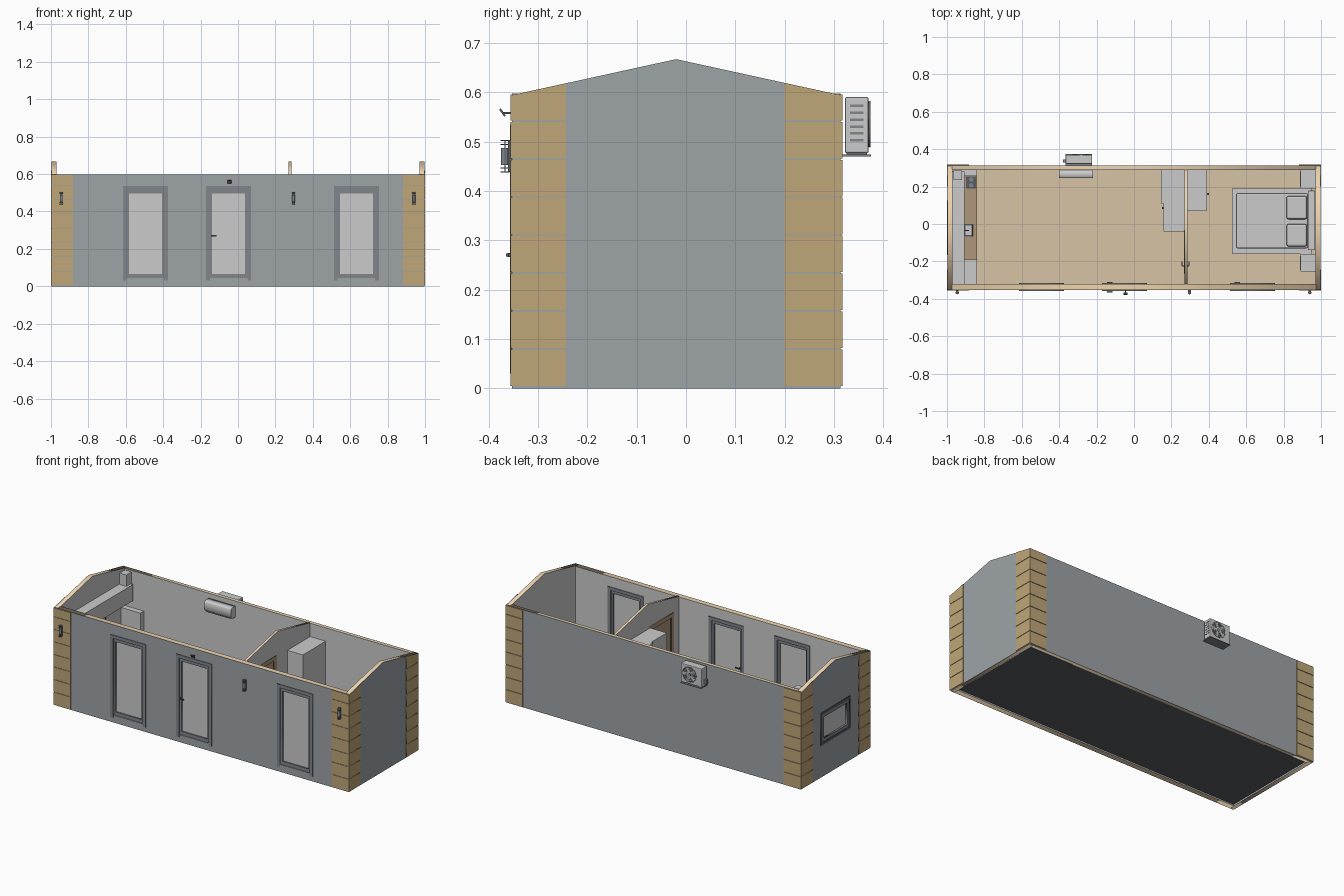
import bpy, bmesh, math
from mathutils import Vector

if "Cube" in bpy.data.objects:
    bpy.data.objects.remove(bpy.data.objects["Cube"])


def material(name, r, g, b):
    m = bpy.data.materials.new(name)
    m.diffuse_color = (r, g, b, 1)
    m.use_nodes = True
    m.node_tree.nodes["Principled BSDF"].inputs["Base Color"].default_value = m.diffuse_color
    return m


CLAD = material("cladding_grey", .34, .37, .39)
WOOD = material("plank_wood", .52, .38, .19)
CORE = material("pale_timber", .86, .66, .42)
FLOOR = material("floor_timber", .68, .55, .38)
WORKTOP = material("worktop_brown", .42, .31, .2)
DARK = material("dark_grey", .1, .11, .12)
FRAME = material("frame_grey", .22, .24, .26)


def finish(name, mesh, mat):
    ob = bpy.data.objects.new(name, mesh)
    bpy.context.collection.objects.link(ob)
    if mat:
        mesh.materials.clear()
        mesh.materials.append(mat)
    return ob


def box(name, x, y, z, mat=None, bevel=0):
    bm = bmesh.new()
    bmesh.ops.create_cube(bm, size=1)
    for v in bm.verts:
        v.co = Vector([(a + b) / 2 + c * (b - a) for (a, b), c in zip((x, y, z), v.co)])
    if bevel:
        bmesh.ops.bevel(bm, geom=bm.edges[:], offset=bevel, segments=2, profile=.5, affect='EDGES')
    me = bpy.data.meshes.new(name)
    bm.to_mesh(me)
    bm.free()
    return finish(name, me, mat)


def cylinder(name, c, r, depth, axis, mat=None, n=20):
    bm = bmesh.new()
    bmesh.ops.create_cone(bm, cap_ends=True, segments=n, radius1=r, radius2=r, depth=depth)
    me = bpy.data.meshes.new(name)
    bm.to_mesh(me)
    bm.free()
    ob = finish(name, me, mat)
    ob.location = c
    ob.rotation_euler = {'x': (0, math.pi / 2, 0), 'y': (math.pi / 2, 0, 0), 'z': (0, 0, 0)}[axis]
    return ob


def rect(a, b, c, d):
    return [(a, c), (b, c), (b, d), (a, d)]


def panel(name, loops, axis, lo, hi, mat=None):
    """Upright sheet: outline plus holes, thickness lo..hi along axis x or y."""
    cu = bpy.data.curves.new(name, 'CURVE')
    cu.dimensions, cu.fill_mode, cu.extrude = '2D', 'BOTH', (hi - lo) / 2
    for pts in loops:
        s = cu.splines.new('POLY')
        s.points.add(len(pts) - 1)
        for p, q in zip(s.points, pts):
            p.co = (q[0], q[1], 0, 1)
        s.use_cyclic_u = True
    tmp = bpy.data.objects.new(name, cu)
    bpy.context.collection.objects.link(tmp)
    dg = bpy.context.evaluated_depsgraph_get()
    me = bpy.data.meshes.new_from_object(tmp.evaluated_get(dg))
    bpy.data.objects.remove(tmp)
    ob = finish(name, me, mat)
    mid = (lo + hi) / 2
    ob.location = (mid, 0, 0) if axis == 'x' else (0, mid, 0)
    ob.rotation_euler = (math.pi / 2, 0, math.pi / 2 if axis == 'x' else 0)
    return ob


def roof_z(y):
    return .667 - .073 * abs(y + .02) / .334


def gable(y0, y1, z0=0):
    return [(y0, z0), (y1, z0), (y1, roof_z(y1)), (-.02, .667), (y0, roof_z(y0))]


# Floor and base
box("base_slab", (-.965, .965), (-.315, .285), (.004, .012), DARK)
box("floor", (-.973, .973), (-.323, .293), (.012, .022), FLOOR)

# Long walls: cladding, timber core, lining
DOORS = (-.495, -.05, .633)
holes = [rect(c - .1, c + .1, .045, .515) for c in DOORS]
for name, lo, hi, w, mat in (("cladding", -.353, -.350, .997, CLAD), ("core", -.350, -.323, .973, CORE),
                             ("lining", -.323, -.320, .970, None)):
    panel("front_wall_" + name, [rect(-w, w, 0, .597)] + holes, 'y', lo, hi, mat)
for name, lo, hi, w, mat in (("cladding", .310, .313, .997, CLAD), ("core", .293, .310, .973, CORE),
                             ("lining", .290, .293, .970, None)):
    panel("back_wall_" + name, [rect(-w, w, 0, .597)], 'y', lo, hi, mat)

# Gable end walls, with a window opening on the left
window = rect(-.15, .11, .21, .38)
for side, s, cut in (("left", -1, [window]), ("right", 1, [])):
    for name, a, b, y0, y1, mat in (("cladding", .994, .997, -.353, .313, CLAD),
                                    ("core", .973, .994, -.350, .310, CORE),
                                    ("lining", .970, .973, -.323, .293, None)):
        lo, hi = sorted((s * a, s * b))
        panel(f"{side}_gable_{name}", [gable(y0, y1)] + cut, 'x', lo, hi, mat)

# Corner planks on all four sides
for i in range(8):
    z0, z1 = .005 + .0768 * i, .079 + .0768 * i
    for s in (-1, 1):
        xs = sorted((s * .883, s * 1.0))
        zt = min(z1, .595)
        box("front_plank", xs, (-.356, -.353), (z0, zt), WOOD)
        box("back_plank", xs, (.313, .317), (z0, zt), WOOD)
        for y0, y1 in ((-.353, -.243), (.2, .313)):
            top = [(y1, z1), (y0, z1)] if i < 7 else [(y1, roof_z(y1)), (y0, roof_z(y0))]
            panel("end_plank", [[(y0, z0), (y1, z0)] + top], 'x', *sorted((s * .997, s * 1.0)), WOOD)

# Glazed doors with casing inside and outside
for c in DOORS:
    arch = [(c - .12, .03), (c - .1, .03), (c - .1, .515), (c + .1, .515), (c + .1, .03),
            (c + .12, .03), (c + .12, .535), (c - .12, .535)]
    panel("door_casing_outer", [arch], 'y', -.357, -.353, FRAME)
    panel("door_casing_inner", [arch], 'y', -.320, -.316, FRAME)
    panel("door_leaf", [rect(c - .1, c + .1, .045, .515), rect(c - .088, c + .088, .066, .495)],
          'y', -.349, -.325, FRAME)
    box("door_glass", (c - .088, c + .088), (-.341, -.333), (.066, .495))
for c, y in ((-.14, -.362), (-.14, -.314), (.541, -.314)):
    box("door_handle", (c - .004, c + .026), (y - .003, y + .003), (.267, .273), DARK)
    box("handle_stem", (c - .004, c + .004), sorted((y, -.337)), (.266, .274), DARK)

# Left window
panel("window_casing", [rect(-.165, .125, .195, .395), window], 'x', -1.0, -.997, DARK)
panel("window_frame", [window, rect(-.13, .09, .23, .36)], 'x', -.998, -.972, FRAME)
box("window_glass", (-.988, -.982), (-.13, .09), (.23, .36))

# Partition wall with a timber doorway
doorway = [(-.25, .022), (-.05, .022), (-.05, .51), (-.25, .51)]
part = [(-.32, .022), (-.25, .022), (-.25, .51), (-.05, .51), (-.05, .022), (.29, .022),
        (.29, roof_z(.29)), (-.02, .667), (-.32, roof_z(-.32))]
panel("partition_core", [part], 'x', .272, .283, CORE)
for x in (.270, .283):
    panel("partition_lining", [part], 'x', x, x + .002)
panel("partition_door", [doorway], 'x', .273, .282, WORKTOP)
casing = [(-.265, .022), (-.24, .022), (-.24, .50), (-.06, .50), (-.06, .022),
          (-.035, .022), (-.035, .525), (-.265, .525)]
panel("partition_door_casing", [casing], 'x', .266, .287, WORKTOP)
for x in (.256, .295):
    box("partition_handle", (x - .003, x + .003), (-.225, -.2), (.267, .273), DARK)
box("partition_handle_stem", (.256, .295), (-.227, -.221), (.266, .274), DARK)

# Kitchen run along the left wall
box("tall_cabinet", (-.97, -.84), (-.32, -.19), (.022, .42))
box("base_cabinet", (-.97, -.845), (-.19, .29), (.022, .205))
box("worktop", (-.97, -.84), (-.19, .29), (.205, .215), WORKTOP)
box("upper_cabinet", (-.97, -.905), (-.32, .28), (.42, .52))
box("extractor_duct", (-.965, -.92), (.235, .285), (.52, .59))
box("side_cabinet", (-.97, -.84), (.257, .29), (.215, .37))
box("hob", (-.897, -.845), (.19, .255), (.215, .22), DARK)
for y in (.207, .238):
    cylinder("hob_ring", (-.87, y, .221), .012, .004, 'z', FRAME)
panel_sink = box("sink_basin", (-.908, -.862), (-.068, .0), (.213, .218), DARK, .002)
box("sink_bottom", (-.9, -.87), (-.06, -.008), (.217, .219))
cylinder("tap_stem", (-.915, -.034, .235), .004, .045, 'z', DARK, 10)
cylinder("tap_spout", (-.9, -.034, .257), .003, .035, 'x', DARK, 10)

# Wardrobes each side of the partition
box("living_wardrobe", (.145, .27), (.11, .29), (.022, .515))
box("living_cabinet", (.158, .27), (-.04, .11), (.022, .515))
box("bedroom_wardrobe", (.285, .39), (.07, .29), (.022, .515))
box("wardrobe_handle", (.39, .4), (.155, .167), (.25, .29), DARK)
box("cabinet_handle", (.15, .158), (.08, .09), (.25, .29), DARK)

# Bed, pillows and bedside tables
box("bed_base", (.525, .95), (-.16, .19), (.03, .09))
box("mattress", (.545, .93), (-.13, .165), (.09, .14), None, .008)
box("headboard", (.93, .968), (-.14, .178), (.022, .23), None, .004)
for y0, y1 in ((-.12, 0), (.025, .15)):
    box("pillow", (.815, .925), (y0, y1), (.14, .165), None, .011)
for y0, y1 in ((-.255, -.16), (.19, .29)):
    box("bedside_table", (.89, .97), (y0, y1), (.022, .11))
    box("bedside_drawer", (.887, .89), (y0 + .01, y1 - .01), (.05, .1))

# Indoor cooling unit: rounded-front profile
panel("indoor_cooler", [[(.29, .5), (.258, .5), (.245, .515), (.245, .56), (.25, .567), (.29, .567)]],
      'x', -.4, -.22)
box("cooler_vent", (-.39, -.23), (.248, .256), (.503, .508), FRAME)

# Outdoor cooling unit with fan, guard and bracket
box("outdoor_unit", (-.365, -.225), (.322, .37), (.477, .59), None, .003)
box("outdoor_bracket", (-.365, -.225), (.313, .375), (.47, .4735), FRAME)
for x in (-.35, -.24):
    box("outdoor_foot", (x - .008, x + .008), (.325, .367), (.473, .478), FRAME)
fan = (-.283, .3705, .535)
cylinder("fan_recess", fan, .046, .002, 'y', DARK, 32)
cylinder("fan_hub", (fan[0], .372, fan[2]), .011, .004, 'y', FRAME)
for r in (.046, .033, .021):
    bpy.ops.mesh.primitive_torus_add(location=(fan[0], .373, fan[2]), rotation=(math.pi / 2, 0, 0),
                                     major_radius=r, minor_radius=.0012, major_segments=32, minor_segments=6)
    bpy.context.object.name = "fan_guard_ring"
for k in range(5):
    b = box("fan_blade", (.008, .043), (-.001, .001), (-.009, .009))
    b.location = (fan[0], .3715, fan[2])
    b.rotation_euler = (0, k * math.tau / 5, 0)
for k in range(6):
    box("side_louvre", (-.2255, -.2235), (.332, .36), (.5 + k * .014, .505 + k * .014), FRAME)
box("pipe_cover", (-.38, -.365), (.33, .345), (.49, .515), FRAME)

# Wall lamps on the front
for x in (-.945, .297, .94):
    box("lamp_plate", (x - .007, x + .007), (-.361, -.353), (.438, .503), DARK)
    cylinder("lamp_body", (x, -.367, .47), .008, .034, 'z', FRAME, 16)
    for dz in (-.032, -.024, .024, .032):
        cylinder("lamp_ring", (x, -.367, .47 + dz), .009, .002, 'z', DARK, 16)
    for dx in (-.007, .007):
        box("lamp_rod", (x + dx - .001, x + dx + .001), (-.368, -.366), (.437, .503), DARK)

# Small flood light above the middle door
box("flood_light_arm", (-.049, -.043), (-.371, -.353), (.556, .56), DARK)
head = box("flood_light_head", (-.011, .011), (-.002, .002), (-.009, .009), DARK)
head.location = (-.046, -.372, .559)
head.rotation_euler = (math.radians(35), 0, 0)
